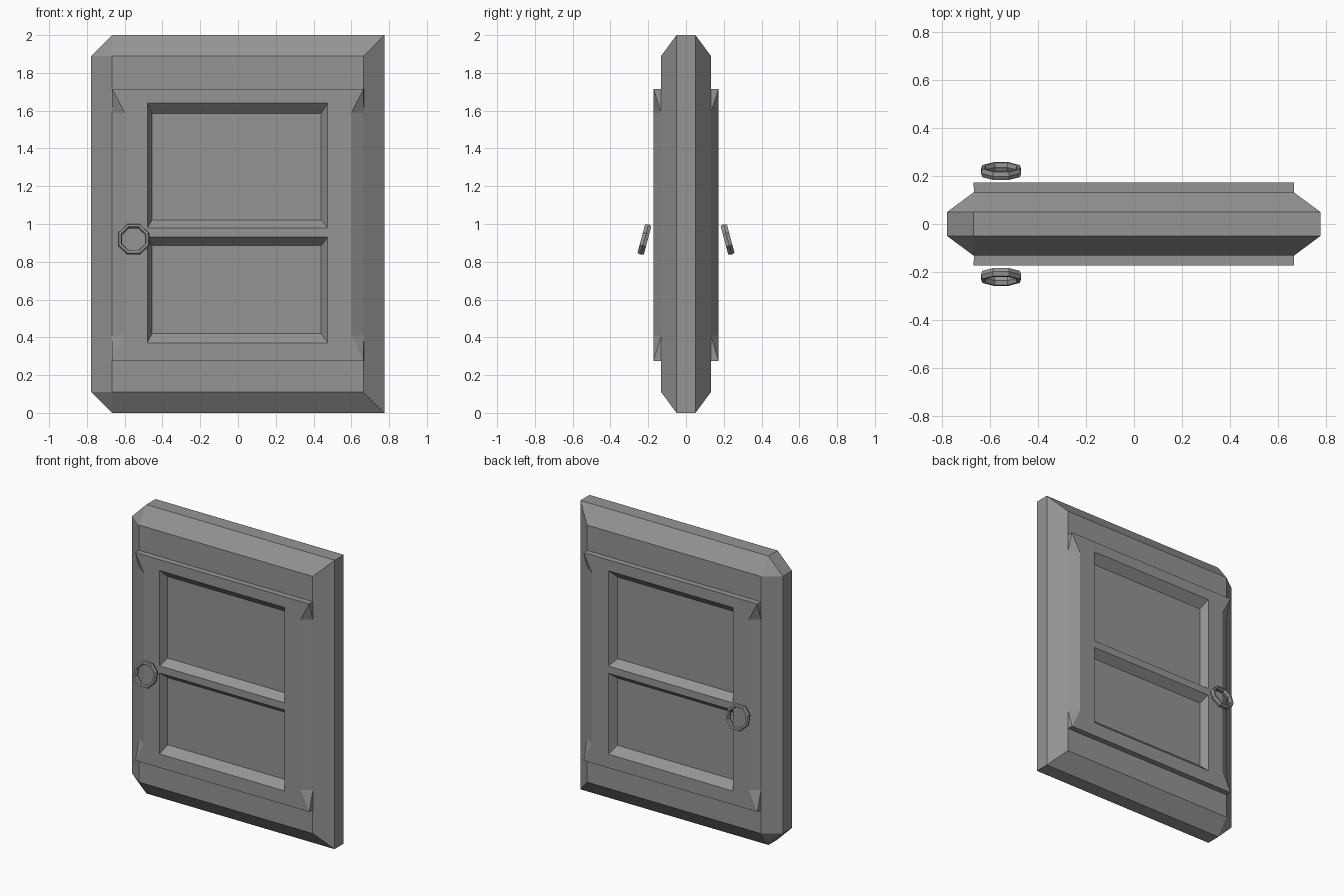
import bpy, bmesh, math
from mathutils import Matrix

if "Cube" in bpy.data.objects:
    bpy.data.objects.remove(bpy.data.objects["Cube"])

grey = bpy.data.materials.new("mid_grey")
grey.diffuse_color = (0.3, 0.3, 0.3, 1)
grey.use_nodes = True
grey.node_tree.nodes["Principled BSDF"].inputs["Base Color"].default_value = grey.diffuse_color


def add_object(name, bm, helper=False):
    bmesh.ops.recalc_face_normals(bm, faces=bm.faces[:])
    mesh = bpy.data.meshes.new(name)
    bm.to_mesh(mesh)
    bm.free()
    mesh.materials.append(grey)
    obj = bpy.data.objects.new(name, mesh)
    bpy.context.collection.objects.link(obj)
    if helper:
        obj.hide_render = True
        obj.hide_viewport = True
    return obj


def hull(name, points, helper=False):
    """Closed convex solid around the points, with flat areas merged."""
    bm = bmesh.new()
    for p in points:
        bm.verts.new(p)
    bmesh.ops.convex_hull(bm, input=bm.verts[:])
    bmesh.ops.dissolve_limit(bm, angle_limit=0.01, verts=bm.verts[:], edges=bm.edges[:])
    return add_object(name, bm, helper)


def rect(x0, x1, z0, z1, y):
    return [(x, y, z) for x in (x0, x1) for z in (z0, z1)]


FACE, TOP, FLOOR = 0.132, 0.172, 0.119   # half depths: slab face, frame face, recess floor

# Door slab: bevelled all round, with clipped corners on the handle side
rim = [(-0.777, 0.11), (-0.667, 0), (0.775, 0), (0.775, 2), (-0.667, 2), (-0.777, 1.89)]
pts = [(x, s * 0.05, z) for x, z in rim for s in (-1, 1)]
for s in (-1, 1):
    pts += rect(-0.667, 0.665, 0.11, 1.89, s * FACE)
slab = hull("door_slab", pts)


# Raised frame: front edge pinched in along the sides
def raised_frame(name, s):
    front = [(-0.667, 0.275), (0.665, 0.275), (0.60, 0.41), (0.60, 1.59),
             (0.665, 1.715), (-0.667, 1.715), (-0.60, 1.59), (-0.60, 0.41)]
    bm = bmesh.new()
    a = [bm.verts.new((x, s * TOP, z)) for x, z in front]
    b = [bm.verts.new((math.copysign(0.666, x), s * (FACE - 0.001), z)) for x, z in front]
    bm.faces.new(a)
    bm.faces.new(b[::-1])
    for i in range(8):
        j = (i + 1) % 8
        if i in (0, 2, 4, 6):
            bm.faces.new((a[i], b[i], b[j], a[j]))
        else:                                   # twisted corner, split in two
            c, m = (i, j) if i in (1, 5) else (j, i)
            bm.faces.new((a[c], a[m], b[m]))
            bm.faces.new((a[c], b[m], b[c]))
    return add_object(name, bm)


# Sunken panels: tapered cutters shared by slab and frame on each face
def cut(obj, cutter):
    mod = obj.modifiers.new(cutter.name, 'BOOLEAN')
    mod.operation = 'DIFFERENCE'
    mod.solver = 'EXACT'
    mod.object = cutter


# each opening: outer rectangle at the frame face, inner rectangle at the floor
openings = {"upper": ((-0.48, 0.475, 0.98, 1.64), (-0.455, 0.44, 1.02, 1.585)),
            "lower": ((-0.48, 0.475, 0.37, 0.93), (-0.455, 0.44, 0.42, 0.885))}
OUT = 0.19
k = (OUT - FLOOR) / (TOP - FLOOR)
for side, s in (("front", -1), ("back", 1)):
    frame = raised_frame(side + "_frame", s)
    for level, (outer, inner) in openings.items():
        wide = [i + (o - i) * k for o, i in zip(outer, inner)]
        cutter = hull(f"{side}_{level}_recess_cutter",
                      rect(*inner, s * FLOOR) + rect(*wide, s * OUT), True)
        cut(slab, cutter)
        cut(frame, cutter)

# Ring handles: eight-sided, tilted outward at the bottom
for side, s in (("front", -1), ("back", 1)):
    bm = bmesh.new()
    rings = []
    for i in range(8):
        t = math.radians(22.5 + 45 * i)
        ring = []
        for j in range(6):
            p = math.radians(60 * j)
            r = 0.078 + 0.0125 * math.cos(p)
            ring.append(bm.verts.new((r * math.cos(t), 0.02 * math.sin(p), r * math.sin(t))))
        rings.append(ring)
    for i in range(8):
        a, b = rings[i], rings[(i + 1) % 8]
        for j in range(6):
            n = (j + 1) % 6
            bm.faces.new((a[j], b[j], b[n], a[n]))
    place = Matrix.Translation((-0.553, s * 0.22, 0.918)) @ Matrix.Rotation(s * math.radians(15), 4, 'X')
    bmesh.ops.transform(bm, matrix=place, verts=bm.verts[:])
    add_object(side + "_ring_handle", bm)
